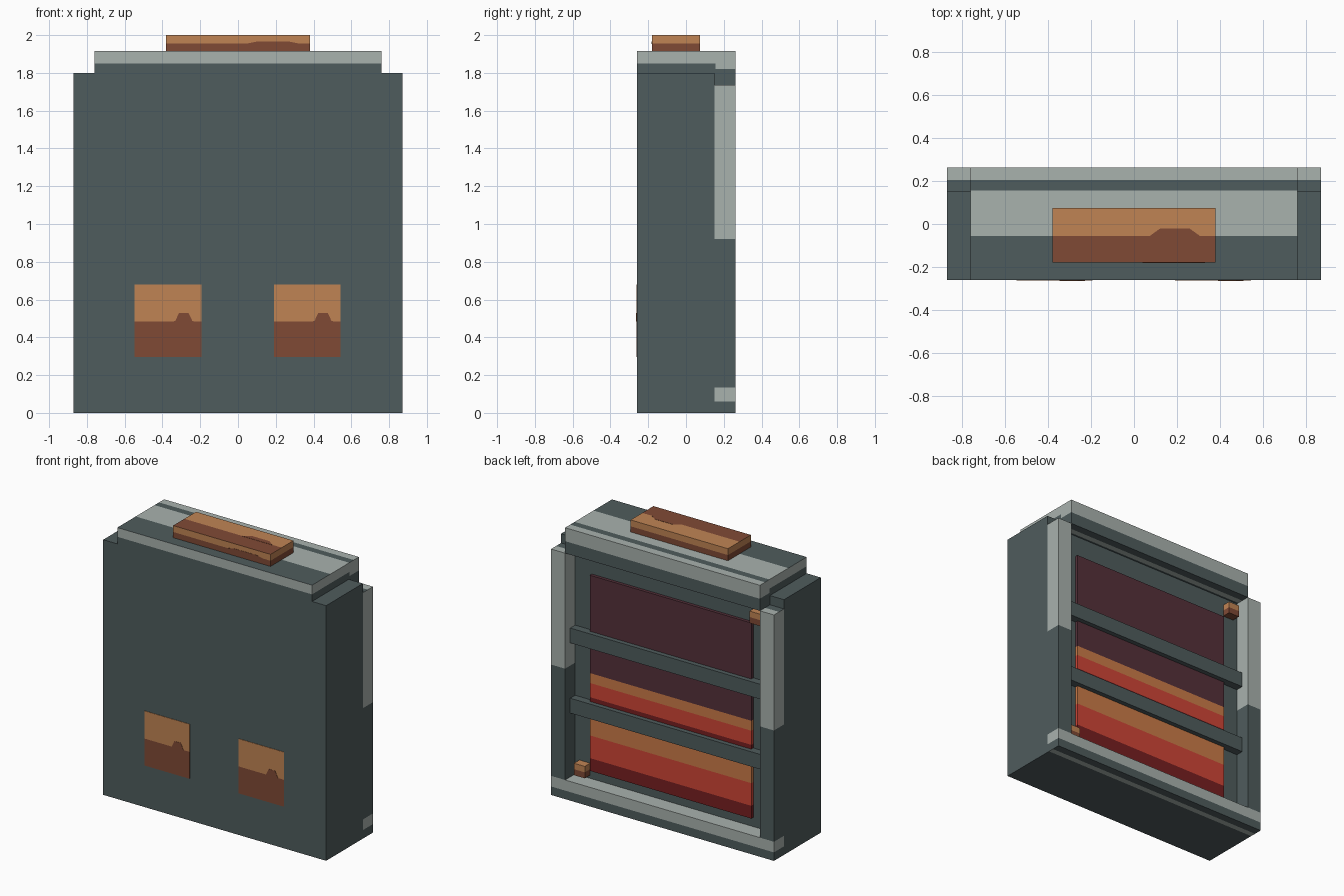
import bpy, bmesh
from mathutils import Vector

if "Cube" in bpy.data.objects:
    bpy.data.objects.remove(bpy.data.objects["Cube"])


def lin(h):
    c = [int(h[i:i + 2], 16) / 255 for i in (0, 2, 4)]
    return [v / 12.92 if v < 0.04045 else ((v + 0.055) / 1.055) ** 2.4 for v in c] + [1]


PALETTE = [("dark_slate", "4f5c5d"), ("pale_grey", "a9b2ae"), ("copper", "c08454"),
           ("rust_brown", "804a35"), ("maroon", "55303a"), ("ember_red", "cf4536"),
           ("deep_red", "771f20"), ("ember_orange", "cb7b48")]
SLATE, GREY, COPPER, RUST, MAROON, RED, DEEP, ORANGE = range(8)
MATS = []
for label, code in PALETTE:
    m = bpy.data.materials.new(label)
    m.diffuse_color = lin(code)
    m.use_nodes = True
    m.node_tree.nodes["Principled BSDF"].inputs["Base Color"].default_value = m.diffuse_color
    MATS.append(m)


def finish(name, bm, rule):
    """Colour the faces by a rule of centre and normal, then make the object."""
    bmesh.ops.recalc_face_normals(bm, faces=bm.faces)
    bm.normal_update()
    for f in bm.faces:
        f.material_index = rule(f.calc_center_median(), f.normal)
    me = bpy.data.meshes.new(name)
    bm.to_mesh(me)
    bm.free()
    for m in MATS:
        me.materials.append(m)
    ob = bpy.data.objects.new(name, me)
    bpy.context.collection.objects.link(ob)
    return ob


def box(name, lo, hi, rule, cuts=()):
    """Box from corner to corner, sliced at (axis, value) planes for colour bands."""
    bm = bmesh.new()
    bmesh.ops.create_cube(bm, size=1)
    lo, hi = Vector(lo), Vector(hi)
    for v in bm.verts:
        v.co = Vector([(lo[i] + hi[i]) / 2 + v.co[i] * (hi[i] - lo[i]) for i in range(3)])
    for axis, value in cuts:
        p, n = Vector(), Vector()
        p[axis], n[axis] = value, 1
        bmesh.ops.bisect_plane(bm, geom=bm.verts[:] + bm.edges[:] + bm.faces[:],
                               plane_co=p, plane_no=n)
    return finish(name, bm, rule)


def plate(name, pts, depth, colour):
    """Thin painted plate: outline points pushed along a depth vector."""
    bm = bmesh.new()
    f = bm.faces.new([bm.verts.new(p) for p in pts])
    ext = bmesh.ops.extrude_face_region(bm, geom=[f])
    bmesh.ops.translate(bm, vec=depth,
                        verts=[v for v in ext["geom"] if isinstance(v, bmesh.types.BMVert)])
    return finish(name, bm, lambda c, n: colour)


def plain(colour):
    return lambda c, n: colour


# Main casing
box("casing", (-0.87, -0.26, 0), (0.87, 0.15, 1.8), plain(SLATE))


# Top cap and the beam hanging from its back edge
def cap_rule(c, n):
    if n.z > 0.5:
        return GREY if -0.055 < c.y < 0.155 or c.y > 0.205 else SLATE
    if n.z < -0.5:
        return SLATE
    return GREY if c.z > 1.85 or (c.y > 0.155 and c.z > 1.82) else SLATE


box("top_cap", (-0.76, -0.26, 1.8), (0.76, 0.262, 1.915), cap_rule,
    [(1, -0.055), (1, 0.155), (1, 0.205), (2, 1.82), (2, 1.85)])
box("top_beam", (-0.76, 0.15, 1.735), (0.76, 0.262, 1.8),
    lambda c, n: GREY if n.z < -0.5 and 0.165 < c.y < 0.205 else SLATE,
    [(1, 0.165), (1, 0.205)])


# Bottom rail
def rail_rule(c, n):
    if n.z > 0.5:
        return GREY
    if n.z < -0.5:
        return GREY if 0.165 < c.y < 0.205 else SLATE
    return GREY if c.z > 0.06 else SLATE


box("bottom_rail", (-0.87, 0.15, 0), (0.87, 0.262, 0.135), rail_rule,
    [(1, 0.165), (1, 0.205), (2, 0.06)])


# Corner posts, pale in the upper half
def post_rule(c, n):
    if n.z > 0.5:
        return GREY if c.y > 0.205 else SLATE
    return GREY if c.z > 0.92 else SLATE


for side, x in (("left", -0.87), ("right", 0.76)):
    box(side + "_post", (x, 0.15, 0.135), (x + 0.11, 0.262, 1.735), post_rule,
        [(1, 0.205), (2, 0.92)])


# Glowing panel, banded by height
def glow_rule(c, n):
    for top, colour in ((0.29, DEEP), (0.45, RED), (0.64, ORANGE), (0.72, DEEP),
                        (0.82, RED), (0.89, ORANGE)):
        if c.z < top:
            return colour
    return MAROON


box("glow_panel", (-0.63, 0.15, 0.2), (0.63, 0.172, 1.58), glow_rule,
    [(2, z) for z in (0.29, 0.45, 0.64, 0.72, 0.82, 0.89)])

# Cross bars in front of the panel
for name, z in (("lower_bar", 0.585), ("upper_bar", 1.08)):
    box(name, (-0.76, 0.15, z), (0.76, 0.205, z + 0.105), plain(SLATE))

# Small bolts in two opposite corners
for name, x, z in (("lower_bolt", 0.685, 0.2), ("upper_bolt", -0.685, 1.64)):
    box(name, (x - 0.042, 0.15, z - 0.042), (x + 0.042, 0.21, z + 0.042),
        lambda c, n, z=z: COPPER if c.z > z else RUST, [(2, z)])

# Front vents with a small raised hump in the dark half
for side, x in (("left", -0.547), ("right", 0.19)):
    box(side + "_vent", (x, -0.263, 0.295), (x + 0.353, -0.255, 0.68),
        lambda c, n: COPPER if c.z > 0.485 else RUST, [(2, 0.485)])
    hump = ((0.2, 0.483), (0.215, 0.487), (0.235, 0.53), (0.285, 0.53),
            (0.305, 0.487), (0.32, 0.483))
    plate(side + "_vent_hump", [(x + u, -0.2645, z) for u, z in hump], (0, 0.003, 0), RUST)

# Handle on the cap, with humps on its top and front
box("handle", (-0.38, -0.18, 1.915), (0.38, 0.075, 2.0),
    lambda c, n: (COPPER if c.y > -0.055 else RUST) if n.z > 0.5
    else (COPPER if c.z > 1.955 else RUST),
    [(1, -0.055), (2, 1.955)])
plate("handle_top_hump", [(0.07, -0.058, 1.999), (0.12, -0.022, 1.999),
                          (0.26, -0.022, 1.999), (0.31, -0.058, 1.999)], (0, 0, 0.0025), RUST)
plate("handle_front_hump", [(0.04, -0.1815, 1.954), (0.1, -0.1815, 1.966),
                            (0.27, -0.1815, 1.966), (0.33, -0.1815, 1.954)], (0, 0.003, 0), RUST)
